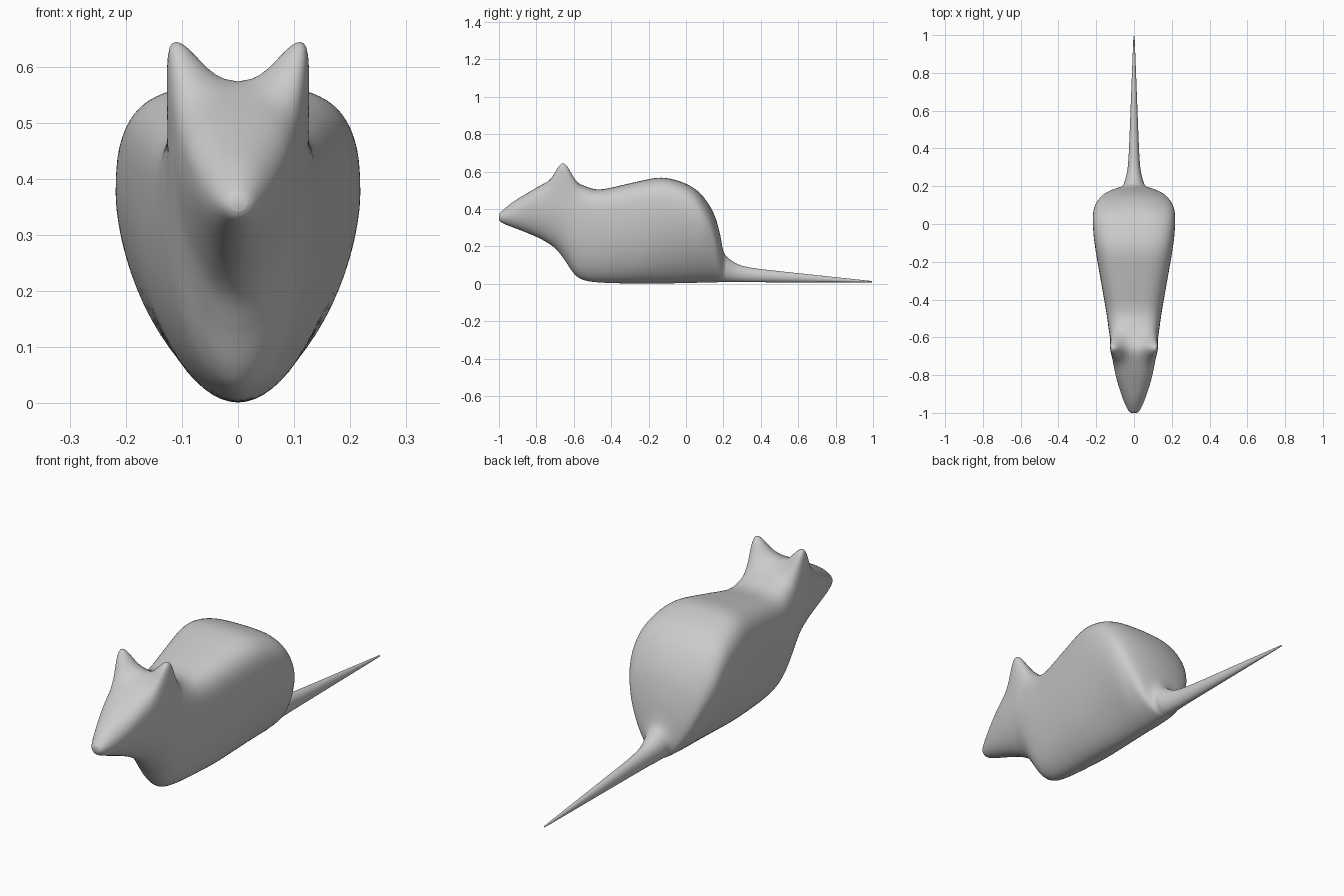
import bpy, bmesh
from math import sin, cos, pi, exp

if "Cube" in bpy.data.objects:
    bpy.data.objects.remove(bpy.data.objects["Cube"])

# body profile: y, bottom z, top z, half width
BODY = [
    (-1.0, .342, .37, .016), (-.985, .326, .388, .032), (-.93, .303, .434, .057),
    (-.85, .272, .484, .084), (-.77, .236, .53, .104), (-.7, .19, .562, .116),
    (-.65, .128, .568, .123), (-.6, .055, .55, .128), (-.55, .02, .526, .135),
    (-.46, .006, .504, .148), (-.3, .001, .537, .176), (-.15, .001, .567, .202),
    (-.05, .002, .553, .215), (.04, .004, .513, .218), (.1, .006, .456, .206),
    (.15, .007, .372, .17), (.18, .008, .275, .12),
]
STEPS, SIDES = 6, 72


def tail(d):
    # straight taper with a flare where it joins the rump
    t, flare = 1 - d/.8, exp(-d/.045)
    return (.2+d, .008, .014 + .085*t + .075*flare, .003 + .031*t + .03*flare)


keys = BODY + [tail(.8 * (i/8)**1.6) for i in range(9)]


def spline(a, b, c, d, t):
    return .5 * (2*b + (c-a)*t + (2*a-5*b+4*c-d)*t*t + (3*b-a-3*c+d)*t**3)


def power(v, e):
    return (1 if v >= 0 else -1) * abs(v) ** e if abs(v) > 1e-6 else 0.0


def smooth(v):
    v = max(0, min(1, v))
    return v * v * (3 - 2*v)


def section(bm, y, zb, zt, hw):
    # squarish upper half on the body, round at the nose and tail
    up = .63 + .37 * max(smooth((-.67-y)/.33), smooth(y/.2))
    # lower half narrows more under the rump
    low = 1.03 + .2 * smooth((y+.3)/.35) - .23 * smooth((y-.15)/.1)
    zc = zb + (zt-zb) * (.71 - .21 * max(smooth((-.8-y)/.2), smooth((y-.12)/.12)))
    ring = []
    for i in range(SIDES):
        a = 2*pi*i/SIDES
        s, c = sin(a), cos(a)
        e = up + (low-up) * smooth(.5 - s*4)
        x = hw * power(c, e)
        z = zc + ((zt-zc) if s > 0 else (zc-zb)) * power(s, e)
        # pointed ears pulled up and out of the head corners
        lift = exp(-((abs(x)-.122)/.06)**2 - ((y+.657)/.06)**2)
        lift *= smooth((z-.45)/.08)
        ring.append(bm.verts.new((x * (1 + .1*lift), y, z + .118*lift)))
    return ring


# body, head and tail as one continuous loft
bm = bmesh.new()
rings = []
n = len(keys)
for k in range(n-1):
    quad = [keys[max(0, min(n-1, k+j))] for j in (-1, 0, 1, 2)]
    for s in range(STEPS):
        rings.append(section(bm, *(spline(*v, s/STEPS) for v in zip(*quad))))
rings.append(section(bm, *keys[-1]))
for r0, r1 in zip(rings, rings[1:]):
    for i in range(SIDES):
        j = (i+1) % SIDES
        bm.faces.new((r0[i], r0[j], r1[j], r1[i]))
bm.faces.new(rings[0])
bm.faces.new(rings[-1])
bmesh.ops.recalc_face_normals(bm, faces=bm.faces)
for f in bm.faces:
    f.smooth = True
mesh = bpy.data.meshes.new("mouse_body")
bm.to_mesh(mesh)
bm.free()
body = bpy.data.objects.new("mouse_body", mesh)
bpy.context.collection.objects.link(body)

# soften the ears and nose slightly
soft = body.modifiers.new("soften", 'SMOOTH')
soft.factor, soft.iterations = .5, 4
